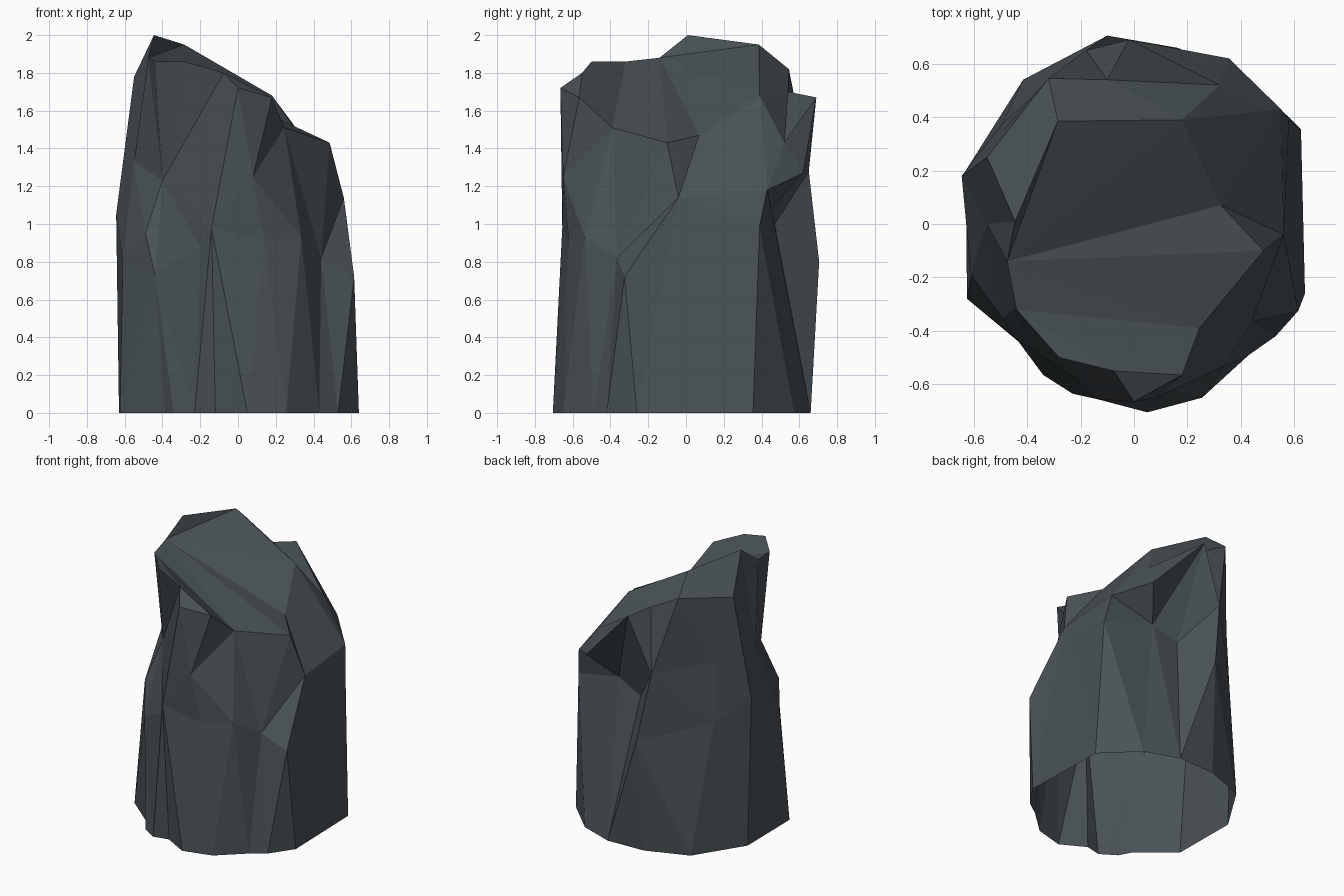
import bpy, bmesh, math

if "Cube" in bpy.data.objects:
    bpy.data.objects.remove(bpy.data.objects["Cube"])

# Dark slate stone colour
stone = bpy.data.materials.new("dark slate")
stone.diffuse_color = (0.068, 0.085, 0.095, 1)
stone.use_nodes = True
stone.node_tree.nodes["Principled BSDF"].inputs["Base Color"].default_value = stone.diffuse_color

# Open foot outline on the ground
foot = [(.05, -.705, 0), (.255, -.65, 0), (.43, -.49, 0), (.53, -.42, 0),
        (.64, -.26, 0), (.625, .355, 0), (.40, .575, 0), (.16, .66, 0),
        (-.12, .65, 0), (-.415, .54, 0), (-.63, .20, 0), (-.625, -.28, 0),
        (-.385, -.48, 0), (-.34, -.565, 0), (-.23, -.635, 0), (-.12, -.61, 0)]

# Single chips: spurs, dents, ledges and lips
spur = (.615, -.325, .72)
back_spur = (-.10, .705, .80)
right_wall = (.58, .39, .99)
right_lip = (.55, .43, 1.18)
dents = [(.22, .45, 1.08), (.03, .47, 1.0)]
back_ledge = (-.18, .65, 1.28)
back_lip = [(.355, .62, 1.27), (-.02, .69, 1.67)]
left_low = (-.49, .38, .91)
left_high = (-.49, .35, 1.34)
left_ledge = (-.49, -.355, .95)
front_notch = (.08, -.65, 1.25)
front_corner = (.18, -.565, 1.67)
top_corner = (.18, .39, 1.68)

# Chipped waist
waist = [(.14, -.62, .91), (.335, -.535, .93), (.44, -.365, .82), spur,
         (.56, -.04, 1.14), right_wall, *dents, back_spur, left_low,
         (-.645, .18, 1.05), (-.61, -.19, .81), (-.44, -.43, .73),
         (-.20, -.59, .875), (-.14, -.655, .98)]
# Rim of the sloping top, starting at the front
rim = [(-.075, -.55, 1.80), front_corner, (.245, -.39, 1.51),
       (.485, -.10, 1.43), (.325, .07, 1.47), top_corner,
       (-.285, .385, 1.95), (-.445, .01, 2.0), (-.475, -.14, 1.88),
       (-.44, -.32, 1.86), (-.28, -.50, 1.86)]
# Broken shoulder, which meets the rim on the right side
shoulder = [(0, -.665, 1.72), front_notch, *rim[2:6], (.32, .52, 1.43),
            back_lip[1], (-.10, .54, 1.70), (-.32, .545, 1.82),
            (-.55, .25, 1.78), (-.55, 0, 1.33), (-.40, -.28, 1.23)]


def swap(points, out, add=()):
    return [p for p in points if p not in out] + list(add)


# In-between rings share corners, so only the chips differ
belt = swap(waist, [spur, back_spur, right_wall],
            [right_lip, back_ledge, left_ledge])
brow = swap(belt, [*dents, left_low], [*back_lip, left_high])
collar = swap(shoulder, [front_notch, back_lip[1]], [front_corner])

# Small shifts, in degrees, that steer how the overhangs join up
nudge = {dents[1]: 7, top_corner: -10, left_ledge: -3}

bm = bmesh.new()
verts = {}


def vert(p):
    if p not in verts:
        verts[p] = bm.verts.new(p)
    return verts[p]


def face(*points):
    """Make a face from points, sharing corners; skip collapsed ones."""
    if len(set(points)) == len(points):
        bm.faces.new([vert(p) for p in points])


def angle(p):
    turn = math.degrees(math.atan2(p[1], p[0])) + nudge.get(p, 0)
    return (turn - 170) % 360


def stitch(low, up):
    """Zip two rings together with triangles, ordered by angle."""
    low, up = sorted(low, key=angle), sorted(up, key=angle)
    n, m = len(low), len(up)

    def turn(r, k):
        return angle(r[k % len(r)]) + 360 * (k // len(r))

    i = j = 0
    while i < n or j < m:
        a, b = low[i % n], up[j % m]
        if j >= m or (i < n and turn(low, i + 1) <= turn(up, j + 1)):
            i += 1
            face(a, low[i % n], b)
        else:
            j += 1
            face(a, up[j % m], b)


# Side walls
rings = [foot, waist, belt, brow, shoulder, collar, rim]
for low, up in zip(rings, rings[1:]):
    stitch(low, up)

# Sloping top facets
for f in ((6, 7, 8), (5, 6, 8), (4, 5, 8), (3, 4, 8), (2, 3, 8),
          (2, 8, 9), (1, 2, 9), (0, 1, 9), (0, 9, 10)):
    face(*[rim[k] for k in f])

mesh = bpy.data.meshes.new("rock_pillar")
bm.to_mesh(mesh)
bm.free()
mesh.materials.append(stone)
bpy.context.collection.objects.link(bpy.data.objects.new("rock_pillar", mesh))
